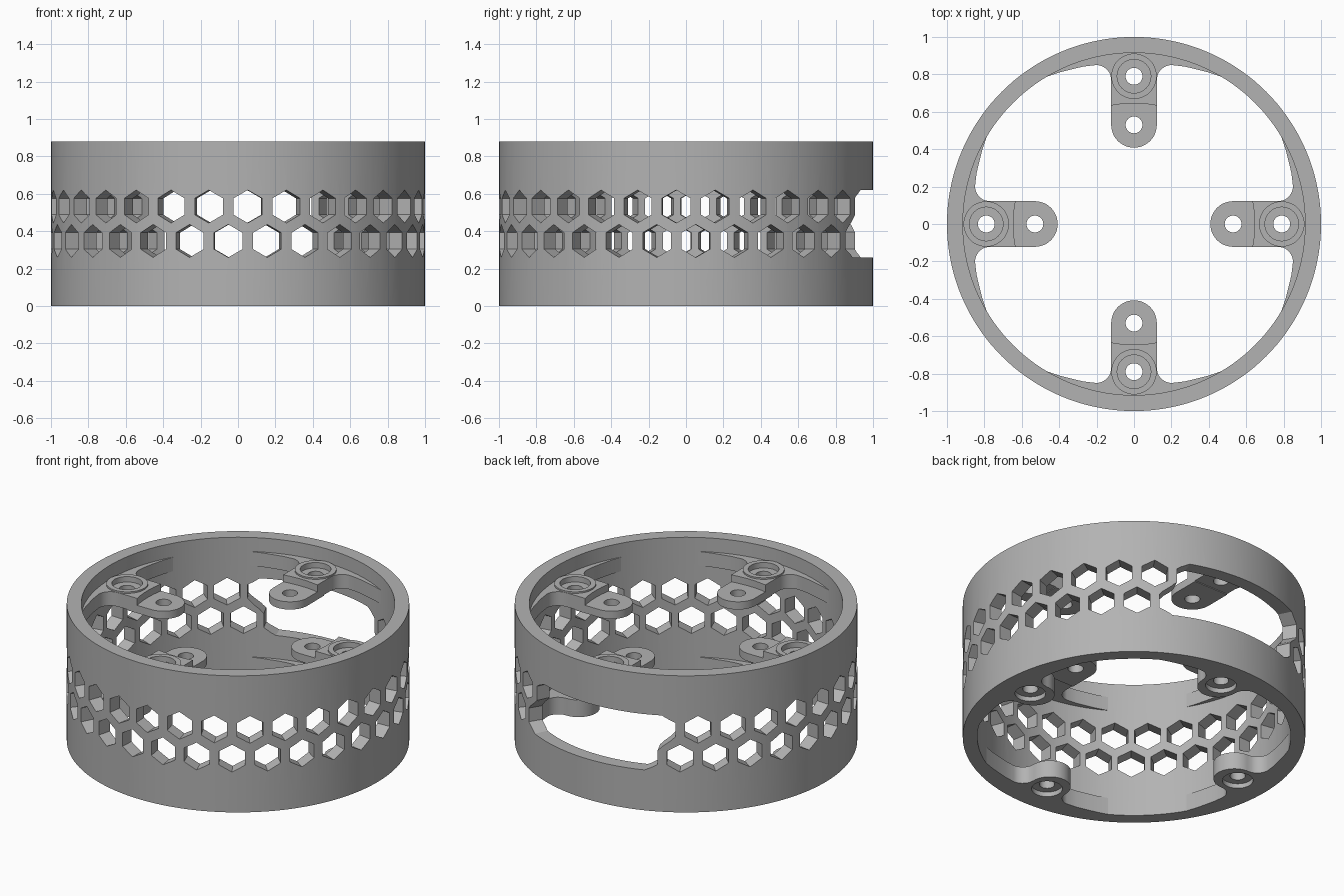
import bpy, bmesh, math
from math import sin, cos, radians, pi, sqrt
from mathutils import Matrix, Vector

cube = bpy.data.objects.get("Cube")
if cube:
    bpy.data.objects.remove(cube, do_unlink=True)

HEIGHT, INNER = 0.88, 0.915
PAD_R, TIP_R, ARM_W = 0.79, 0.53, 0.122
ROW_STEP, HEX_R = 0.092, 0.088

grey = bpy.data.materials.new("plain grey")
grey.use_nodes = True
grey.diffuse_color = (0.45, 0.45, 0.45, 1)
grey.node_tree.nodes["Principled BSDF"].inputs["Base Color"].default_value = (0.45, 0.45, 0.45, 1)


def finish(bm, name):
    bmesh.ops.recalc_face_normals(bm, faces=bm.faces)
    mesh = bpy.data.meshes.new(name)
    bm.to_mesh(mesh)
    bm.free()
    mesh.materials.append(grey)
    obj = bpy.data.objects.new(name, mesh)
    bpy.context.collection.objects.link(obj)
    return obj


def activate(obj):
    bpy.ops.object.select_all(action='DESELECT')
    obj.select_set(True)
    bpy.context.view_layer.objects.active = obj


def boolean(obj, other, operation):
    mod = obj.modifiers.new("cut", 'BOOLEAN')
    mod.operation, mod.object, mod.solver = operation, other, 'EXACT'
    activate(obj)
    bpy.ops.object.modifier_apply(modifier=mod.name)
    bpy.data.objects.remove(other, do_unlink=True)


def smooth(obj):
    activate(obj)
    bpy.ops.object.shade_smooth_by_angle(angle=radians(30))


def prism(outline, low, high, name):
    bm = bmesh.new()
    face = bm.faces.new([bm.verts.new((x, y, low)) for x, y in outline])
    top = bmesh.ops.extrude_face_region(bm, geom=[face])["geom"]
    bmesh.ops.translate(bm, vec=(0, 0, high - low),
                        verts=[v for v in top if isinstance(v, bmesh.types.BMVert)])
    return finish(bm, name)


def disc(y, radius, low, high, name):
    outline = [(radius * cos(i * pi / 24), y + radius * sin(i * pi / 24)) for i in range(48)]
    return prism(outline, low, high, name)


def arc(cx, cy, radius, start, end, count):
    steps = [radians(start + (end - start) * i / count) for i in range(count + 1)]
    return [(cx + radius * cos(a), cy + radius * sin(a)) for a in steps]


# Outer wall
bm = bmesh.new()
profile = [(INNER, 0), (1, 0), (1, HEIGHT), (INNER, HEIGHT)]
edges = [bm.verts.new((r, 0, z)) for r, z in profile]
loop = [bm.edges.new((edges[i], edges[(i + 1) % 4])) for i in range(4)]
bmesh.ops.spin(bm, geom=edges + loop, axis=(0, 0, 1), cent=(0, 0, 0),
               angle=2 * pi, steps=144, use_merge=True)
bmesh.ops.remove_doubles(bm, verts=bm.verts, dist=0.0001)
wall = finish(bm, "outer_wall")

# Two staggered rows of hexagonal vents, leaving out the rear opening
bm = bmesh.new()
for side in (1, -1):
    for k in range(30):
        angle = side * 3 + 12 * k
        if -28 < (angle - 180) * side < 28 and -22 < (angle - 180) * side:
            continue
        out = Vector((sin(radians(angle)), -cos(radians(angle)), 0))
        turn = out.to_track_quat('Z', 'Y').to_matrix().to_4x4()
        place = Matrix.Translation(out * 0.98 + Vector((0, 0, HEIGHT / 2 + side * ROW_STEP)))
        made = bmesh.ops.create_cone(bm, cap_ends=True, segments=6, radius1=HEX_R,
                                     radius2=HEX_R, depth=0.3)["verts"]
        # Point each hexagon straight up
        tip = max(made, key=lambda v: (turn @ v.co).z)
        spin = 0 if abs((turn @ tip.co).z - HEX_R) < 0.001 else pi / 6
        bmesh.ops.transform(bm, verts=made, matrix=place @ turn @ Matrix.Rotation(spin, 4, 'Z'))
boolean(wall, finish(bm, "vent_cutter"), 'DIFFERENCE')

# Rear opening with stepped honeycomb ends
mid, reach = HEIGHT / 2, ROW_STEP + HEX_R
ends = [(21, -reach, reach), (25.49, 0.5 * HEX_R - reach, reach),
        (25.5, -0.045, reach), (27, -0.02, reach),
        (31.5, ROW_STEP - HEX_R / 2, ROW_STEP + HEX_R / 2)]
stations = [(-a, -hi, -lo) for a, lo, hi in reversed(ends)]
stations += [(a, -reach, reach) for a in range(-18, 19, 3)] + ends
bm = bmesh.new()
rings = []
for a, lo, hi in stations:
    x, y = -sin(radians(a)), cos(radians(a))
    rings.append([bm.verts.new((x * r, y * r, mid + z))
                  for r, z in ((0.8, lo), (1.1, lo), (1.1, hi), (0.8, hi))])
for a, b in zip(rings, rings[1:]):
    for i in range(4):
        j = (i + 1) % 4
        bm.faces.new((a[i], a[j], b[j], b[i]))
bm.faces.new(rings[0])
bm.faces.new(rings[-1])
boolean(wall, finish(bm, "opening_cutter"), 'DIFFERENCE')
smooth(wall)


# Flange outline: rounded or concave nose, filleted sides, wings fading into the wall
def flange_outline(nose):
    right = [(ARM_W, 0.765)] + arc(0.202, 0.77, 0.08, 165, 90, 6)
    right += [(0.27, 0.842), (0.33, 0.828), (0.40, 0.81), (0.465, 0.788)]
    left = [(-x, y) for x, y in reversed(right)]
    return nose + right + arc(0, 0, 0.922, 59.5, 120.5, 20) + left


def drill(obj, sink_low, sink_high):
    boolean(obj, disc(PAD_R, 0.09, sink_low, sink_high, "sink_cutter"), 'DIFFERENCE')
    boolean(obj, disc(PAD_R, 0.045, -0.1, 1, "hole_cutter"), 'DIFFERENCE')


# Upper arm: flange, raised boss and lower tongue
half = math.degrees(math.asin(ARM_W / 0.645))
arm = prism(flange_outline(arc(0, 0, 0.645, 90 + half, 90 - half, 8)), 0.70, 0.79, "upper_arm")
tongue_outline = arc(0, TIP_R, ARM_W, 180, 360, 24) + [(ARM_W, 0.70), (-ARM_W, 0.70)]
boolean(arm, prism(tongue_outline, 0.695, 0.745, "tongue"), 'UNION')
boolean(arm, disc(PAD_R, 0.1215, 0.71, 0.80, "boss"), 'UNION')
drill(arm, 0.765, 0.9)
boolean(arm, disc(TIP_R, 0.045, 0.5, 1, "hole_cutter"), 'DIFFERENCE')

# Lower mounting pad, countersunk from below
pad = prism(flange_outline(arc(0, 0.765, ARM_W, 180, 355, 24)), 0, 0.11, "lower_pad")
drill(pad, -0.1, 0.03)

# Repeat the arm and pad on all four sides
for part in (arm, pad):
    smooth(part)
    for k, side in enumerate(("right", "front", "left"), 1):
        copy = bpy.data.objects.new(f"{part.name}_{side}", part.data)
        copy.rotation_euler.z = k * pi / 2
        bpy.context.collection.objects.link(copy)
    part.name += "_back"
